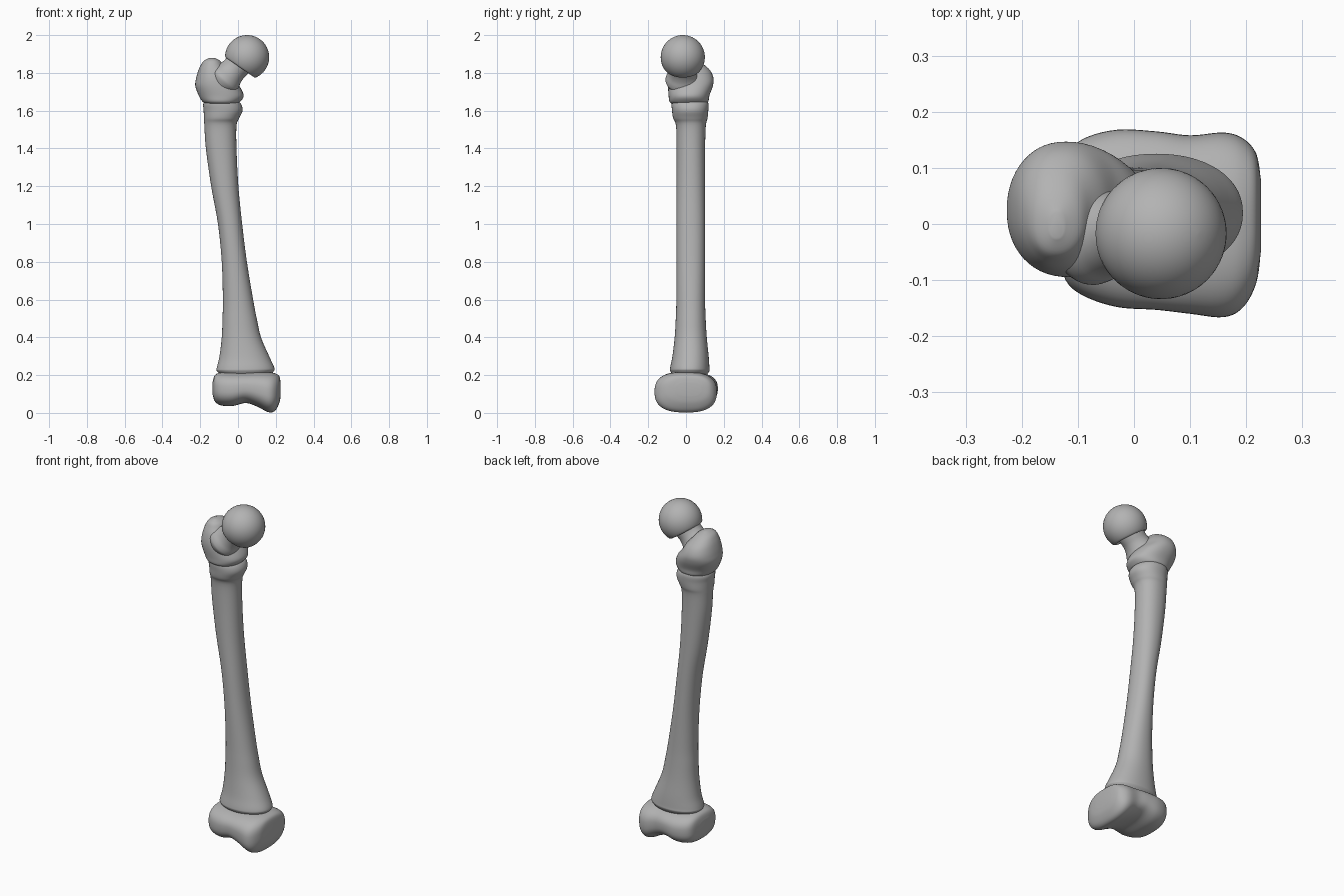
import bpy, bmesh, math
from mathutils import Vector

if "Cube" in bpy.data.objects:
    bpy.data.objects.remove(bpy.data.objects["Cube"])

bone = bpy.data.materials.new("bone grey")
bone.diffuse_color = (0.45, 0.45, 0.45, 1)
bone.use_nodes = True
bone.node_tree.nodes["Principled BSDF"].inputs["Base Color"].default_value = bone.diffuse_color


def spline(pts, steps):
    """Catmull-Rom interpolation of equal-length tuples."""
    out = []
    for i in range(len(pts) - 1):
        a, b = pts[max(i - 1, 0)], pts[i]
        c, d = pts[i + 1], pts[min(i + 2, len(pts) - 1)]
        for s in range(steps):
            t = s / steps
            out.append([0.5 * (2 * q + (r - p) * t + (2 * p - 5 * q + 4 * r - w) * t * t
                               + (3 * q - p - 3 * r + w) * t ** 3)
                        for p, q, r, w in zip(a, b, c, d)])
    return out + [list(pts[-1])]


def skin(name, rings, angle=50):
    """Bridge a list of point rings, cap both ends, shade smooth."""
    bm = bmesh.new()
    rows = [[bm.verts.new(p) for p in ring] for ring in rings]
    n = len(rows[0])
    for r0, r1 in zip(rows, rows[1:]):
        for i in range(n):
            j = (i + 1) % n
            bm.faces.new((r0[i], r0[j], r1[j], r1[i]))
    bm.faces.new(rows[0][::-1])
    bm.faces.new(rows[-1])
    bmesh.ops.recalc_face_normals(bm, faces=bm.faces)
    mesh = bpy.data.meshes.new(name)
    bm.to_mesh(mesh)
    bm.free()
    ob = bpy.data.objects.new(name, mesh)
    bpy.context.collection.objects.link(ob)
    mesh.materials.append(bone)
    bpy.ops.object.select_all(action='DESELECT')
    ob.select_set(True)
    bpy.context.view_layer.objects.active = ob
    bpy.ops.object.shade_smooth_by_angle(angle=math.radians(angle))
    return ob


def loft(name, sections, axis, power=2.0, n=56, steps=5):
    """Sections: position along axis, then min/max of the two cross axes."""
    rings = []
    for pos, a0, a1, b0, b1 in spline(sections, steps):
        ring = []
        for k in range(n):
            t = 2 * math.pi * k / n
            c, s = math.cos(t), math.sin(t)
            u = (a0 + a1) / 2 + (a1 - a0) / 2 * math.copysign(abs(c) ** (2 / power), c)
            v = (b0 + b1) / 2 + (b1 - b0) / 2 * math.copysign(abs(s) ** (2 / power), s)
            ring.append((u, v, pos) if axis == 'z' else (pos, u, v))
        rings.append(ring)
    return skin(name, rings)


def lathe(name, centre, direction, profile, n=56):
    """Revolve (distance along axis, radius) pairs about a tilted axis."""
    d = Vector(direction).normalized()
    e = Vector((0, 1, 0))
    f = d.cross(e)
    rings = []
    for t, r in profile:
        rings.append([Vector(centre) + d * t
                      + r * (e * math.cos(2 * math.pi * k / n) + f * math.sin(2 * math.pi * k / n))
                      for k in range(n)])
    return skin(name, rings)


# Lower knuckle block, lofted sideways so the underside dips between two lobes
loft("lower_condyles", [
    (-.134, -.05, .06, .095, .165), (-.122, -.10, .12, .060, .200),
    (-.09, -.128, .152, .040, .214), (-.03, -.148, .168, .036, .216),
    (.04, -.153, .165, .052, .216), (.10, -.160, .158, .034, .218),
    (.16, -.166, .163, .004, .216), (.195, -.148, .152, .010, .210),
    (.218, -.105, .125, .050, .195), (.226, -.05, .08, .090, .160)],
    'x', power=2.6)

# Long curved shaft with flared foot and swelling at the lesser trochanter
loft("shaft", [
    (.200, -.09, .17, -.07, .11), (.222, -.112, .190, -.084, .124),
    (.240, -.112, .192, -.084, .124), (.30, -.098, .165, -.072, .120),
    (.40, -.086, .122, -.060, .110), (.50, -.082, .099, -.054, .104),
    (.60, -.080, .080, -.051, .101), (.80, -.086, .047, -.050, .100),
    (1.0, -.106, .022, -.050, .100), (1.2, -.142, .002, -.050, .100),
    (1.4, -.170, -.008, -.050, .101), (1.52, -.178, -.008, -.053, .105),
    (1.56, -.180, .006, -.068, .114), (1.60, -.182, .024, -.074, .118),
    (1.635, -.184, .016, -.076, .119), (1.66, -.17, -.01, -.07, .11)],
    'z', power=2.15)

# Greater trochanter, narrowing to a blunt outer peak
loft("greater_trochanter", [
    (1.635, -.165, -.01, -.07, .10), (1.648, -.188, .012, -.088, .118),
    (1.68, -.208, .030, -.092, .124), (1.73, -.226, .008, -.095, .142),
    (1.77, -.222, -.025, -.092, .146), (1.81, -.211, -.050, -.082, .130),
    (1.84, -.198, -.075, -.068, .100), (1.865, -.180, -.095, -.052, .06),
    (1.88, -.150, -.125, -.025, .02)],
    'z', power=2.2)

# Neck, flared toward the trochanter
neck = [(-.12, .06), (-.075, .088), (-.05, .088), (-.02, .076), (.01, .070),
        (.04, .071), (.08, .074)]
lathe("neck", (-.03, -.018, 1.81), (.68, 0, .73), spline(neck, 4))

# Mushroom head: a sphere with a rounded rim and cut underside
R = .117
head = [(-.048, .03), (-.052, .07), (-.062, .084), (-.066, .092), (-.063, .098)]
for k in range(18):
    a = math.radians(-29 + 118 * k / 17)
    head.append((R * math.sin(a), R * math.cos(a)))
lathe("femoral_head", (.048, -.017, 1.883), (.57, 0, .82), head)
